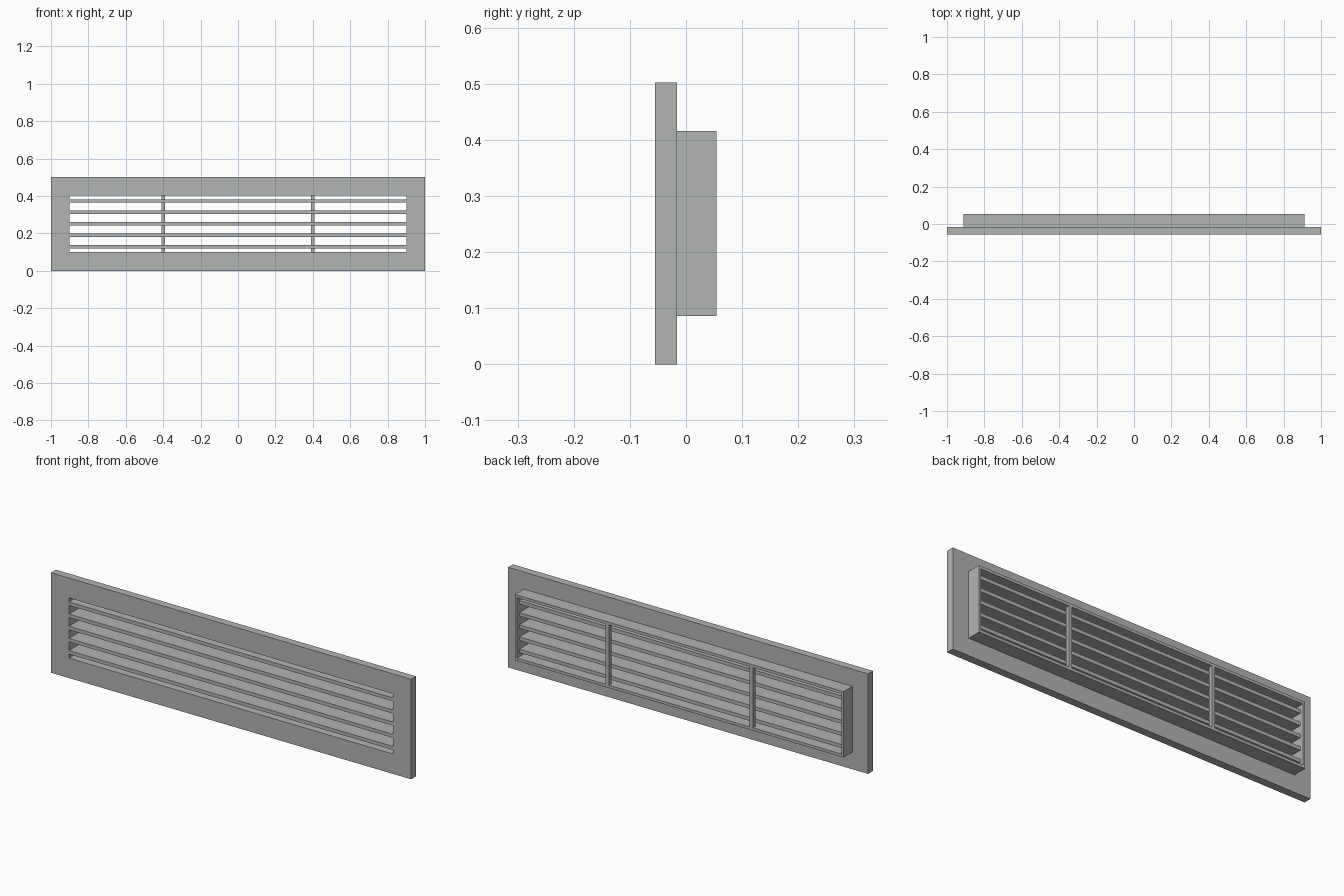
import bpy, bmesh

if "Cube" in bpy.data.objects:
    bpy.data.objects.remove(bpy.data.objects["Cube"])

grey = bpy.data.materials.new("metal grey")
grey.diffuse_color = (0.44, 0.46, 0.45, 1)
grey.use_nodes = True
grey.node_tree.nodes["Principled BSDF"].inputs["Base Color"].default_value = grey.diffuse_color

MID = 0.251                    # height of the grille centre
FRONT, STEP, BACK = -0.055, -0.016, 0.054
OPEN_X, OPEN_Z = 0.9, 0.151    # half size of the opening


def finish(name, bm):
    bmesh.ops.recalc_face_normals(bm, faces=bm.faces)
    mesh = bpy.data.meshes.new(name)
    bm.to_mesh(mesh)
    bm.free()
    mesh.materials.append(grey)
    bpy.context.collection.objects.link(bpy.data.objects.new(name, mesh))


def box(name, x0, x1, y0, y1, z0, z1):
    bm = bmesh.new()
    bmesh.ops.create_cube(bm, size=1)
    for v in bm.verts:
        v.co = ((x0 + x1) / 2 + v.co.x * (x1 - x0),
                (y0 + y1) / 2 + v.co.y * (y1 - y0),
                (z0 + z1) / 2 + v.co.z * (z1 - z0))
    finish(name, bm)


def frame(name, half_x, half_z, y0, y1):
    """Rectangular ring around the opening, swept from y0 to y1."""
    bm = bmesh.new()
    corners = [(-1, -1), (1, -1), (1, 1), (-1, 1)]
    section = [(half_x, half_z, y0), (half_x, half_z, y1),
               (OPEN_X, OPEN_Z, y1), (OPEN_X, OPEN_Z, y0)]
    rings = [[bm.verts.new((sx * hx, y, MID + sz * hz)) for hx, hz, y in section]
             for sx, sz in corners]
    for i in range(4):
        a, b = rings[i], rings[(i + 1) % 4]
        for j in range(4):
            k = (j + 1) % 4
            bm.faces.new((a[j], b[j], b[k], a[k]))
    finish(name, bm)


# Wide front flange and the narrower collar behind it
frame("front_flange", 1.0, MID, FRONT, STEP)
frame("rear_collar", 0.912, 0.165, STEP, BACK)

# Five horizontal slats, flush with the front
for i in range(5):
    z = MID + (i - 2) * 0.061
    box(f"slat_{i + 1}", -OPEN_X, OPEN_X, FRONT, 0.036, z - 0.009, z + 0.009)

# Two upright bars bracing the slats at the back
for side, x in (("left", -0.4), ("right", 0.4)):
    box(f"{side}_brace", x - 0.009, x + 0.009, 0.034, BACK,
        MID - OPEN_Z, MID + OPEN_Z)
